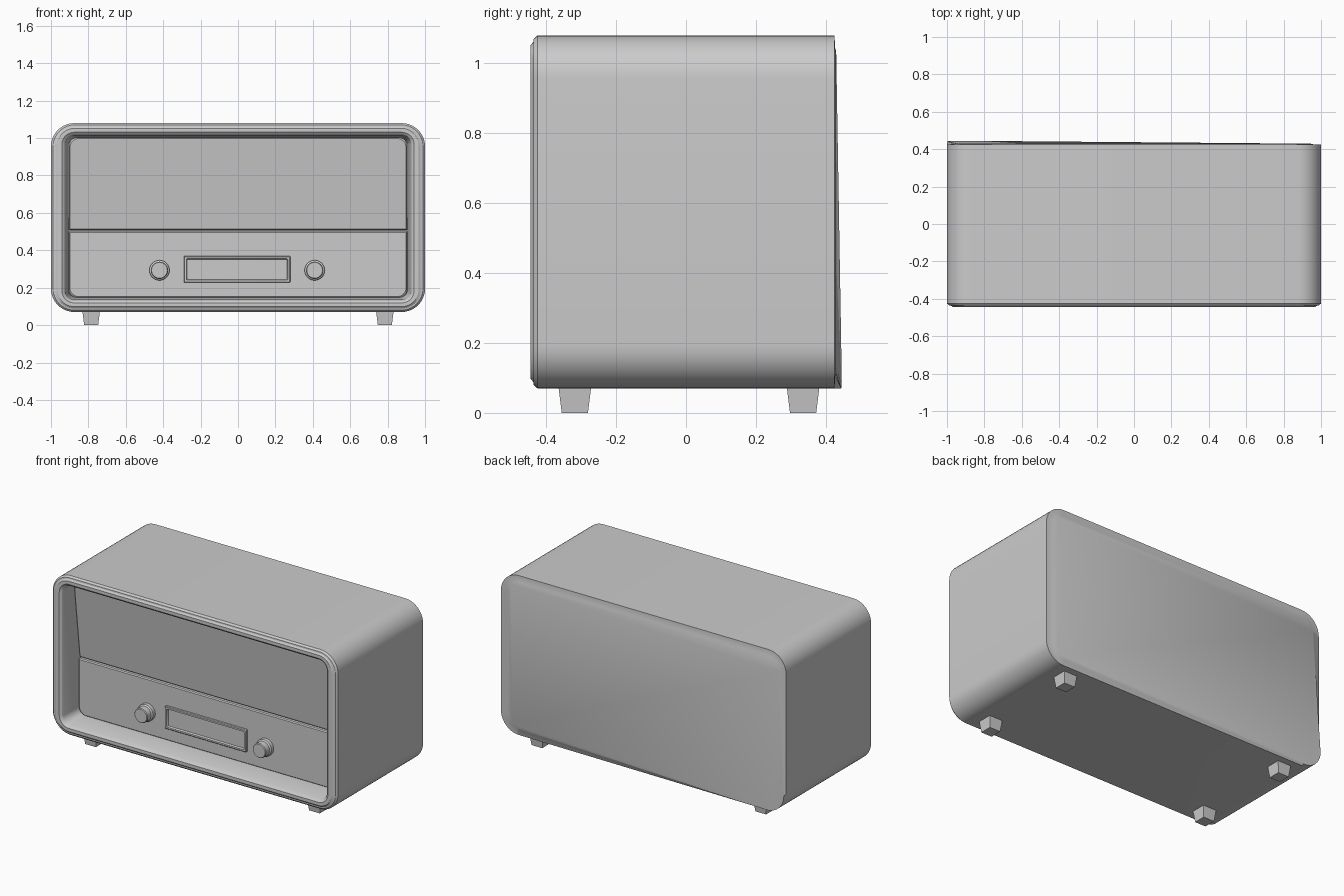
import bpy, bmesh, math
from mathutils import Matrix

if "Cube" in bpy.data.objects:
    bpy.data.objects.remove(bpy.data.objects["Cube"])


def outline(x0, x1, z0, z1, rb, rt, y, n=10):
    """Rounded rectangle in the x-z plane; rb / rt are bottom / top corner radii."""
    pts = []
    corners = [(x1 - rt, z1 - rt, rt, 0), (x0 + rt, z1 - rt, rt, 90),
               (x0 + rb, z0 + rb, rb, 180), (x1 - rb, z0 + rb, rb, 270)]
    for cx, cz, r, start in corners:
        for i in range(n + 1):
            a = math.radians(start + 90 * i / n)
            x, z = cx + r * math.cos(a), cz + r * math.sin(a)
            pts.append((x, y(x, z) if callable(y) else y, z))
    return pts


def finish(name, bm, angle=30):
    bmesh.ops.recalc_face_normals(bm, faces=bm.faces)
    me = bpy.data.meshes.new(name)
    bm.to_mesh(me)
    bm.free()
    ob = bpy.data.objects.new(name, me)
    bpy.context.collection.objects.link(ob)
    bpy.ops.object.select_all(action='DESELECT')
    ob.select_set(True)
    bpy.context.view_layer.objects.active = ob
    bpy.ops.object.shade_smooth_by_angle(angle=math.radians(angle))
    return ob


def loft(name, loops, angle=30):
    """Skin a list of equal-length loops and cap both ends."""
    bm = bmesh.new()
    rings = [[bm.verts.new(p) for p in loop] for loop in loops]
    n = len(rings[0])
    for a, b in zip(rings, rings[1:]):
        for i in range(n):
            j = (i + 1) % n
            bm.faces.new((a[i], a[j], b[j], b[i]))
    bm.faces.new(rings[0])
    bm.faces.new(rings[-1])
    return finish(name, bm, angle)


def case_loop(inset, y):
    r = max(0.125 - inset, 0.045)
    return outline(-1 + inset, 1 - inset, 0.07 + inset * 0.84, 1.08 - inset * 0.84, r, r, y)


# Back cover edge: flares out towards the lower -x corner
def back_edge(inset, base):
    loop = []
    for (x, y, z), (ox, _, oz) in zip(case_loop(inset, 0), case_loop(0, 0)):
        s = min(1, 1.1 * (1 - x) / 2 * (1.08 - z) / 1.01)
        loop.append((x + (ox - x) * s, base + 0.016 * s, z + (oz - z) * s))
    return loop


# Case: back cover, shell, stepped front rim and sloped recess
profile = [(0, 0.425), (0, -0.425), (0.012, -0.436), (0.022, -0.437), (0.034, -0.445),
           (0.058, -0.445), (0.072, -0.435), (0.078, -0.42), (0.093, -0.30), (0.093, -0.27)]
loft("case", [back_edge(0.055, 0.429), back_edge(0.045, 0.426)]
     + [case_loop(i, y) for i, y in profile])


# Panels inside the recess, each with a small bevelled edge
def panel(name, z0, z1, rb, rt, front):
    e = 0.006
    args = lambda d: (-0.904 + d, 0.904 - d, z0 + d, z1 - d, rb, rt)
    loft(name, [outline(*args(0), -0.26),
                outline(*args(0), lambda x, z: front(z) + e),
                outline(*args(e), lambda x, z: front(z))])


panel("control_panel", 0.147, 0.502, 0.045, 0.003, lambda z: -0.305)
panel("speaker_panel", 0.508, 1.003, 0.003, 0.045,
      lambda z: -0.298 - 0.06 * (z - 0.508) / 0.495)

# Display: raised frame with a sunken window
cx = -0.005


def box_loop(d, y):
    return outline(cx - 0.285 + d, cx + 0.285 - d, 0.227 + d, 0.369 - d, 0.004, 0.004, y, 2)


loft("display", [box_loop(0, -0.29), box_loop(0, -0.317), box_loop(0.004, -0.321),
                 box_loop(0.014, -0.321), box_loop(0.018, -0.309)])


# Knobs: collar and turned head
def circle(x, r, y, n=32):
    return [(x + r * math.cos(2 * math.pi * i / n), y, 0.293 + r * math.sin(2 * math.pi * i / n))
            for i in range(n)]


for side, label in ((-1, "left"), (1, "right")):
    kx = cx + side * 0.415
    loft(label + "_knob", [circle(kx, r, y) for r, y in (
        (0.054, -0.29), (0.054, -0.328), (0.05, -0.333), (0.046, -0.335),
        (0.046, -0.37), (0.042, -0.375))])

# Feet: four tapered blocks
for sx, xn in ((-1, "left"), (1, "right")):
    for y, yn in ((-0.318, "front"), (0.335, "back")):
        bm = bmesh.new()
        bmesh.ops.create_cone(bm, cap_ends=True, segments=4,
                              radius1=0.0375 * math.sqrt(2), radius2=0.0475 * math.sqrt(2), depth=0.08,
                              matrix=Matrix.Translation((sx * 0.785, y, 0.04))
                              @ Matrix.Rotation(math.pi / 4, 4, 'Z'))
        finish(yn + "_" + xn + "_foot", bm)
